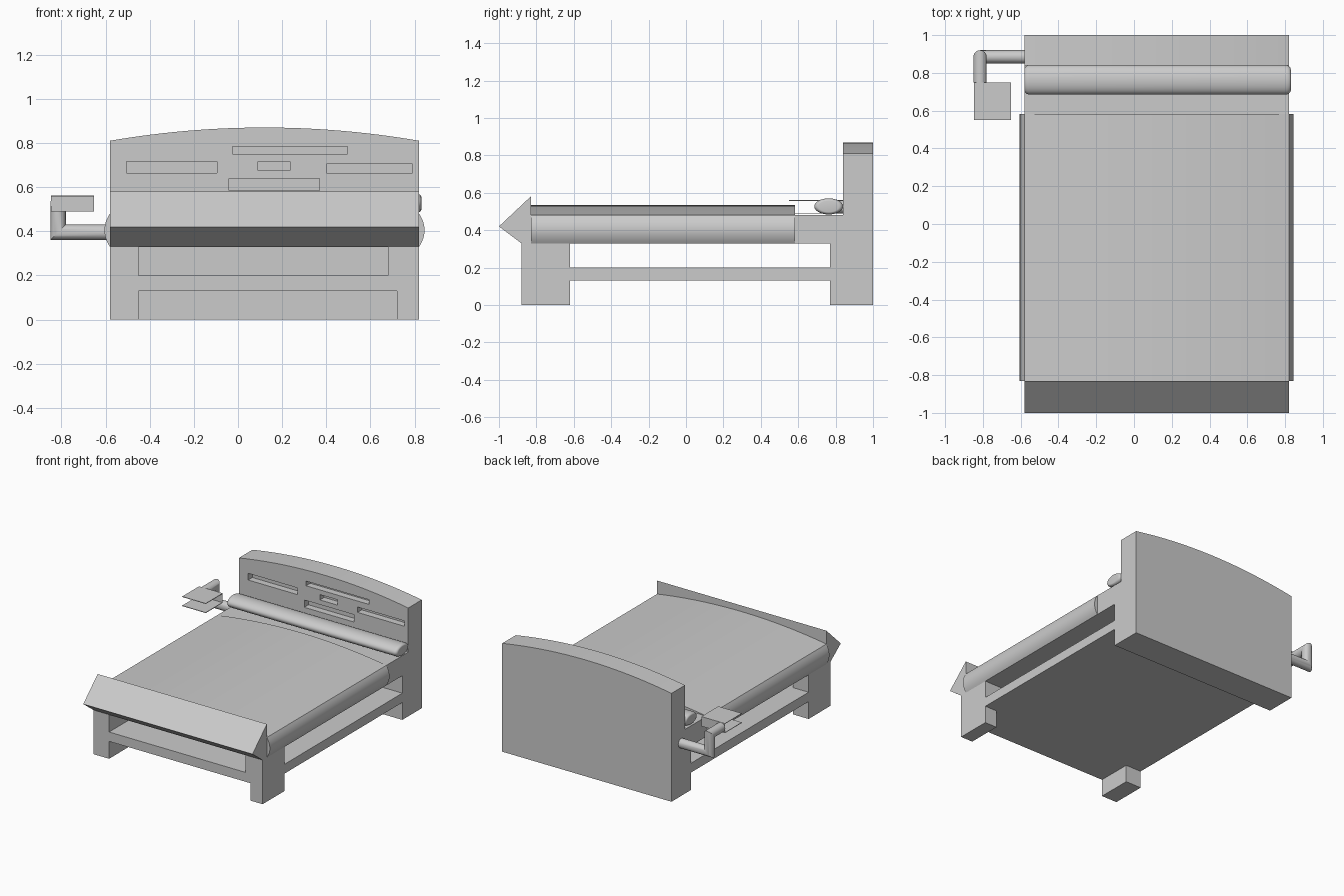
import bpy, bmesh, math
from mathutils import Vector

if "Cube" in bpy.data.objects:
    bpy.data.objects.remove(bpy.data.objects["Cube"], do_unlink=True)

grey = bpy.data.materials.new("plain grey")
grey.use_nodes = True
GREY = (0.6, 0.6, 0.6, 1)
grey.diffuse_color = GREY
for node in grey.node_tree.nodes:
    if node.type == "BSDF_PRINCIPLED":
        node.inputs["Base Color"].default_value = GREY

LEFT, RIGHT = 0.82, -0.58
MID = (LEFT + RIGHT) / 2
HALF = (LEFT - RIGHT) / 2


def loft(name, rings, smooth=False):
    """Skin a list of equal point rings and cap both ends."""
    bm = bmesh.new()
    loops = [[bm.verts.new(p) for p in ring] for ring in rings]
    for a, b in zip(loops, loops[1:]):
        for i in range(len(a)):
            j = (i + 1) % len(a)
            bm.faces.new((a[i], a[j], b[j], b[i]))
    bm.faces.new(loops[0])
    bm.faces.new(loops[-1])
    bmesh.ops.recalc_face_normals(bm, faces=bm.faces)
    mesh = bpy.data.meshes.new(name)
    bm.to_mesh(mesh)
    bm.free()
    obj = bpy.data.objects.new(name, mesh)
    bpy.context.collection.objects.link(obj)
    mesh.materials.append(grey)
    if smooth:
        select(obj)
        bpy.ops.object.shade_smooth_by_angle(angle=math.radians(35))
    return obj


def select(obj):
    bpy.ops.object.select_all(action="DESELECT")
    obj.select_set(True)
    bpy.context.view_layer.objects.active = obj


def extrude_x(name, profile, x0, x1):
    return loft(name, [[(x, y, z) for y, z in profile] for x in (x0, x1)])


def extrude_y(name, profile, y0, y1, smooth=False):
    return loft(name, [[(x, y, z) for x, z in profile] for y in (y0, y1)], smooth)


def box(name, x0, x1, y0, y1, z0, z1):
    return extrude_y(name, [(x0, z0), (x1, z0), (x1, z1), (x0, z1)], y0, y1)


def cut(obj, *bounds):
    """Remove a box-shaped opening from an object."""
    cutter = box("cutter", *bounds)
    cutter.hide_render = True
    mod = obj.modifiers.new("opening", "BOOLEAN")
    mod.operation, mod.solver, mod.object = "DIFFERENCE", "EXACT", cutter
    select(obj)
    bpy.ops.object.modifier_apply(modifier=mod.name)
    bpy.data.objects.remove(cutter, do_unlink=True)


def arch(z_edge, z_mid, steps=24):
    """Curved top line from the left side to the right side."""
    ts = [1 - 2 * i / steps for i in range(steps + 1)]
    return [(MID + HALF * t, z_mid - (z_mid - z_edge) * t * t) for t in ts]


# Bed frame with wedge-shaped footboard, from its side profile
frame = extrude_x("bed_frame", [
    (-0.88, 0), (-0.62, 0), (-0.62, 0.13), (0.77, 0.13), (0.77, 0),
    (0.84, 0), (0.84, 0.48), (-0.83, 0.48), (-0.83, 0.58),
    (-1, 0.42), (-0.88, 0.33)], RIGHT, LEFT)
cut(frame, RIGHT - 0.1, LEFT + 0.1, -0.62, 0.77, 0.2, 0.33)
cut(frame, -0.45, 0.68, -1.1, -0.6, 0.2, 0.328)
cut(frame, -0.45, 0.72, -1.1, -0.6, -0.1, 0.13)

# Arched headboard with shallow slots
headboard = extrude_y("headboard", [(RIGHT, 0), (LEFT, 0)] + arch(0.81, 0.87), 0.84, 1)
for x0, x1, z0, z1 in [(-0.505, -0.095, 0.665, 0.715), (-0.025, 0.495, 0.75, 0.785),
                       (0.09, 0.235, 0.675, 0.715), (0.4, 0.79, 0.665, 0.705),
                       (-0.04, 0.37, 0.585, 0.64)]:
    cut(headboard, x0, x1, 0.8, 0.89, z0, z1)

# Blanket: arched top and bulging sides
bulge = [(0.025 * (1 - t * t), 0.405 + 0.075 * t) for t in [i / 6 for i in range(-5, 6)]]
section = ([(RIGHT, 0.33), (LEFT, 0.33)] + [(LEFT + b, z) for b, z in bulge]
           + arch(0.48, 0.535) + [(RIGHT - b, z) for b, z in reversed(bulge)])
extrude_y("blanket", section, -0.83, 0.583, smooth=True)

# Long bolster pillow with rounded ends
SIDES = 32
turns = [2 * math.pi * i / SIDES for i in range(SIDES)]
ends = [(0.705 - 0.025 * (1 - math.sin(a)), 0.7 + 0.3 * math.cos(a))
        for a in [math.pi / 2 * i / 6 for i in range(7)]]
outline = [(-x, r) for x, r in reversed(ends)] + ends
loft("pillow", [[(0.125 + x, 0.763 + 0.077 * r * math.cos(a), 0.527 + 0.043 * r * math.sin(a))
                 for a in turns] for x, r in outline], smooth=True)

# Bracket arm: a round pipe with mitred corners
path = [Vector(p) for p in [(-0.57, 0.885, 0.395), (-0.815, 0.885, 0.395),
                            (-0.815, 0.885, 0.525), (-0.815, 0.75, 0.525)]]
dirs = [(b - a).normalized() for a, b in zip(path, path[1:])]
ring = [path[0] + Vector((0, 0.035 * math.cos(a), 0.035 * math.sin(a))) for a in turns]
rings = [ring]
for i, d in enumerate(dirs):
    normal = d + dirs[i + 1] if i + 1 < len(dirs) else d
    ring = [p + d * ((path[i + 1] - p).dot(normal) / d.dot(normal)) for p in ring]
    rings.append(ring)
loft("bracket_arm", rings, smooth=True)

# Open holder: two thin plates joined at the back
for name, z in (("holder_top", 0.557), ("holder_bottom", 0.489)):
    box(name, -0.847, -0.652, 0.55, 0.75, z, z + 0.004)
box("holder_back", -0.847, -0.652, 0.746, 0.75, 0.489, 0.561)
